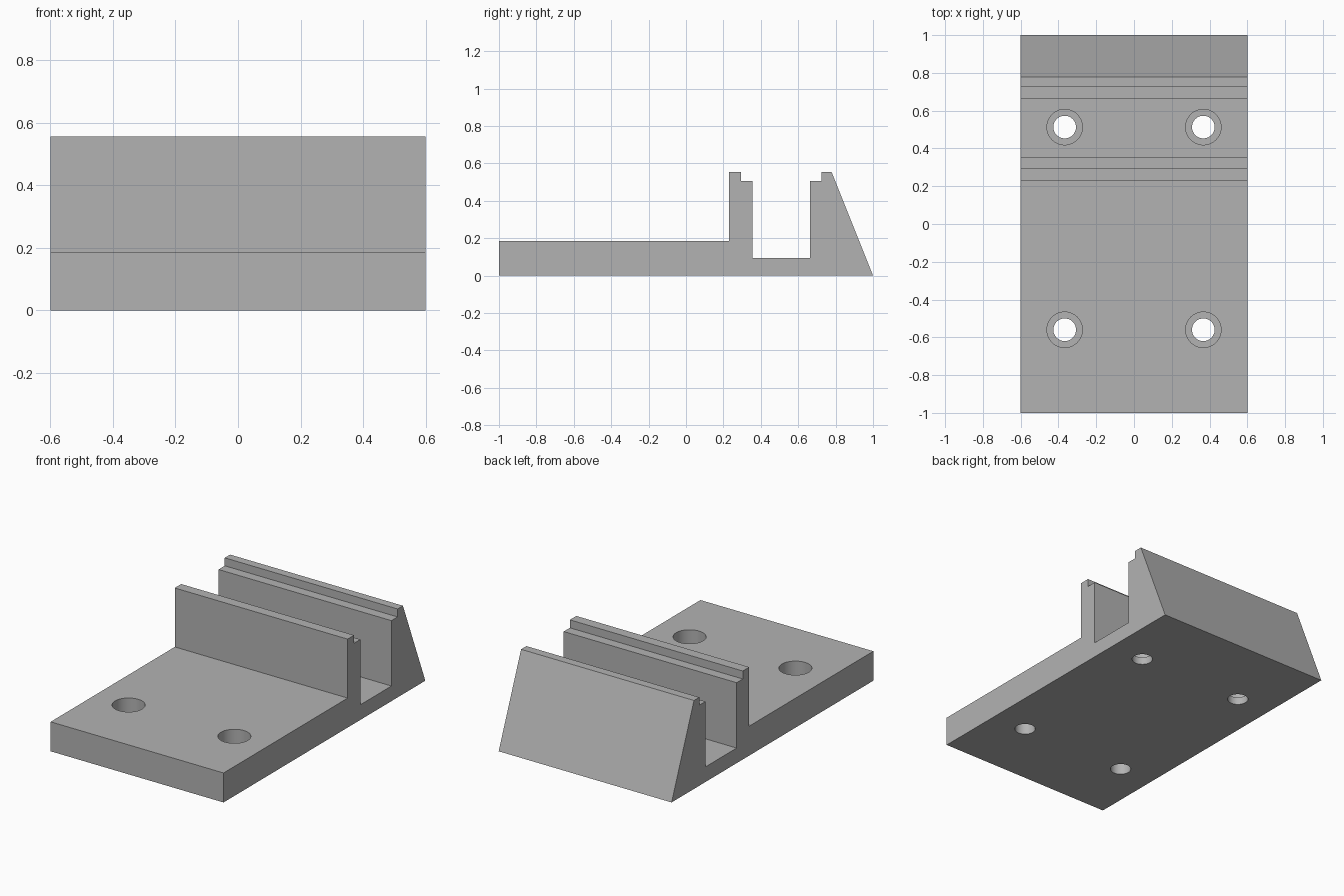
import bpy
import bmesh
from mathutils import Matrix

cube = bpy.data.objects.get("Cube")
if cube:
    bpy.data.objects.remove(cube, do_unlink=True)

HALF_WIDTH = 0.6
PLATE_TOP, CHANNEL_FLOOR = 0.185, 0.095
LEDGE, RIM = 0.505, 0.555

grey = bpy.data.materials.new("plain_grey")
grey.use_nodes = True
colour = (0.45, 0.45, 0.45, 1)
grey.diffuse_color = colour
grey.node_tree.nodes["Principled BSDF"].inputs["Base Color"].default_value = colour


def add_object(name, bm):
    bmesh.ops.recalc_face_normals(bm, faces=bm.faces)
    mesh = bpy.data.meshes.new(name)
    bm.to_mesh(mesh)
    bm.free()
    mesh.materials.append(grey)
    obj = bpy.data.objects.new(name, mesh)
    bpy.context.collection.objects.link(obj)
    return obj


# Bracket: side profile (y, z) extruded across the width
profile = [
    (-1, 0), (1, 0),
    (0.778, RIM), (0.725, RIM), (0.725, LEDGE), (0.664, LEDGE),
    (0.664, CHANNEL_FLOOR), (0.355, CHANNEL_FLOOR),
    (0.355, LEDGE), (0.294, LEDGE), (0.294, RIM), (0.23, RIM),
    (0.23, PLATE_TOP), (-1, PLATE_TOP),
]
bm = bmesh.new()
side = bm.faces.new([bm.verts.new((-HALF_WIDTH, y, z)) for y, z in profile])
extruded = bmesh.ops.extrude_face_region(bm, geom=[side])["geom"]
bmesh.ops.translate(bm, vec=(2 * HALF_WIDTH, 0, 0),
                    verts=[v for v in extruded if isinstance(v, bmesh.types.BMVert)])
bracket = add_object("mounting_bracket", bm)


def cut_cylinders(name, radius, spans):
    """Cut a left and right hole for each (y, bottom, top) span."""
    bm = bmesh.new()
    for y, bottom, top in spans:
        for x in (-0.367, 0.367):
            bmesh.ops.create_cone(
                bm, cap_ends=True, segments=48, radius1=radius, radius2=radius,
                depth=top - bottom,
                matrix=Matrix.Translation((x, y, (top + bottom) / 2)))
    cutter = add_object(name, bm)
    cutter.hide_render = True
    cutter.hide_viewport = True
    cutter.display_type = 'WIRE'
    mod = bracket.modifiers.new(name, 'BOOLEAN')
    mod.operation = 'DIFFERENCE'
    mod.solver = 'EXACT'
    mod.object = cutter
    return cutter


# Screw holes, each with a counterbore halfway through the floor
floors = [(-0.56, PLATE_TOP), (0.513, CHANNEL_FLOOR)]
cutters = [
    cut_cylinders("screw_hole_cutter", 0.06, [(y, -0.1, top + 0.1) for y, top in floors]),
    cut_cylinders("counterbore_cutter", 0.094, [(y, top / 2, top + 0.1) for y, top in floors]),
]

# Bake the holes and remove the cutters
depsgraph = bpy.context.evaluated_depsgraph_get()
baked = bpy.data.meshes.new_from_object(bracket.evaluated_get(depsgraph))
bracket.modifiers.clear()
bracket.data = baked
for cutter in cutters:
    bpy.data.objects.remove(cutter, do_unlink=True)

bpy.ops.object.select_all(action='DESELECT')
bracket.select_set(True)
bpy.context.view_layer.objects.active = bracket
bpy.ops.object.shade_smooth_by_angle()
